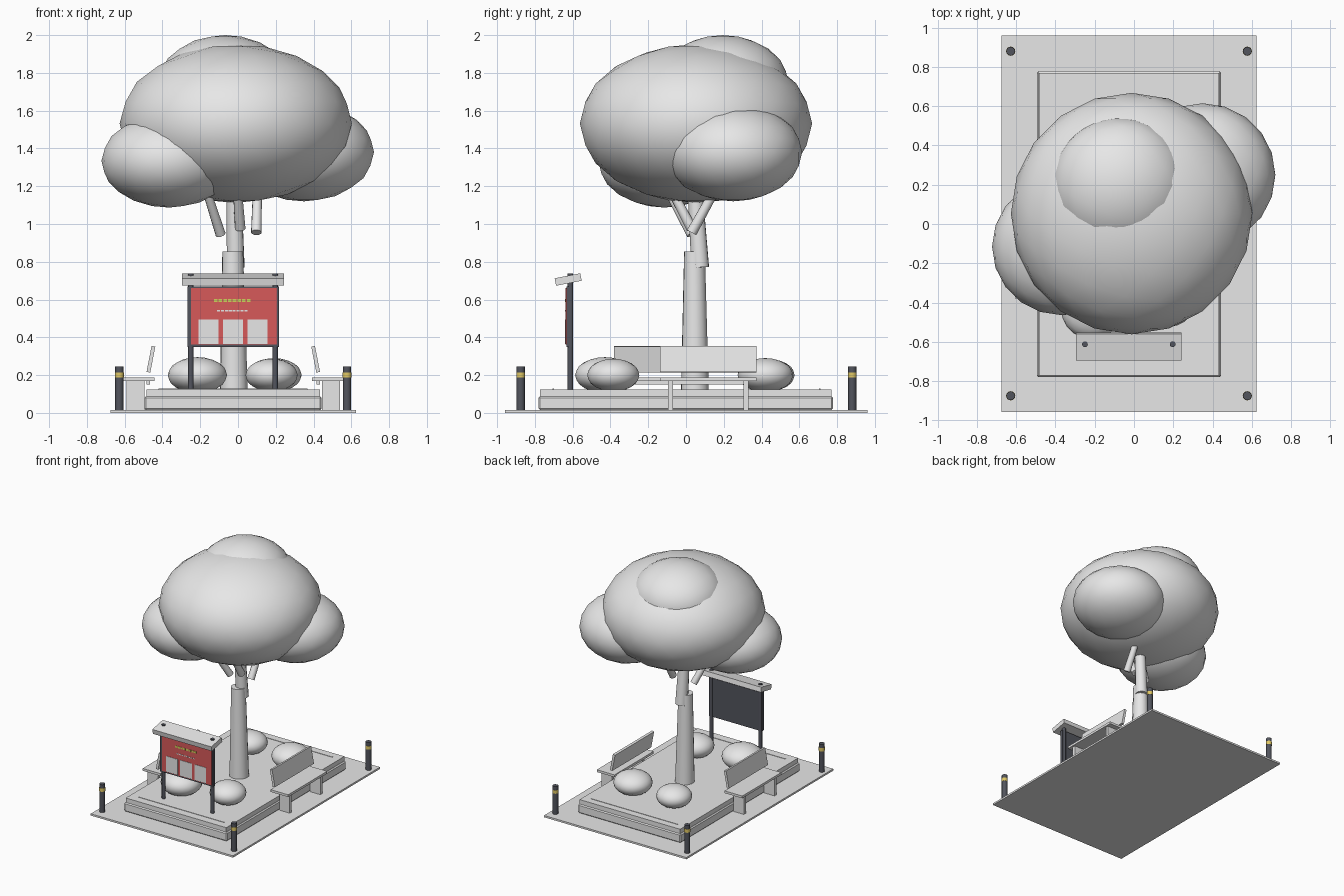
import bpy
import math
from mathutils import Vector

old = bpy.data.objects.get("Cube")
if old:
    bpy.data.objects.remove(old, do_unlink=True)


def material(name, r, g, b):
    m = bpy.data.materials.new(name)
    m.use_nodes = True
    m.diffuse_color = (r, g, b, 1)
    for node in m.node_tree.nodes:
        if node.type == 'BSDF_PRINCIPLED':
            node.inputs["Base Color"].default_value = (r, g, b, 1)
    return m


GREY = material("light_grey", 0.8, 0.8, 0.8)
DARK = material("dark_metal", 0.085, 0.09, 0.11)
RED = material("board_red", 0.68, 0.1, 0.1)
YELLOW = material("band_yellow", 0.75, 0.58, 0.13)
LIME = material("trim_lime", 0.62, 0.65, 0.1)


def finish(name, mat, smooth=False):
    ob = bpy.context.object
    ob.name = name
    ob.data.materials.append(mat)
    if smooth:
        bpy.ops.object.shade_smooth_by_angle(angle=math.radians(40))
    return ob


def box(name, x, y, z, mat, bevel=0, tilt=(0, 0, 0)):
    """Box from (low, high) ranges, rotated about its own centre."""
    ranges = (x, y, z)
    bpy.ops.mesh.primitive_cube_add(size=1, location=[(a + b) / 2 for a, b in ranges])
    ob = bpy.context.object
    ob.scale = [b - a for a, b in ranges]
    bpy.ops.object.transform_apply(location=False, rotation=False, scale=True)
    ob.rotation_euler = tilt
    if bevel:
        mod = ob.modifiers.new("Bevel", 'BEVEL')
        mod.width = bevel
        mod.segments = 1
    return finish(name, mat)


def rod(name, start, end, r1, r2, mat, sides=12):
    """Tapered round bar between two points."""
    a, b = Vector(start), Vector(end)
    bpy.ops.mesh.primitive_cone_add(vertices=sides, radius1=r1, radius2=r2,
                                    depth=(b - a).length, location=(a + b) / 2)
    bpy.context.object.rotation_euler = (b - a).to_track_quat('Z', 'Y').to_euler()
    return finish(name, mat, True)


def blob(name, centre, radii):
    bpy.ops.mesh.primitive_ico_sphere_add(subdivisions=3, radius=1, location=centre)
    bpy.context.object.scale = radii
    bpy.ops.object.transform_apply(location=False, rotation=False, scale=True)
    return finish(name, GREY, True)


CX = -0.025  # centre line of the paving

# Paving and planter
box("paving_slab", (-0.675, 0.625), (-0.958, 0.96), (0, 0.015), GREY)
box("planter_base", (-0.495, 0.443), (-0.78, 0.778), (0.015, 0.088), GREY, 0.008)
box("planter_top", (-0.485, 0.433), (-0.772, 0.77), (0.08, 0.125), GREY)
for side, y in (("front", -0.703), ("back", 0.708)):
    box(f"planter_{side}_strip", (-0.42, 0.368), (y - 0.004, y + 0.004), (0.122, 0.128), GREY)

# Corner bollards with yellow bands
for i, x in enumerate((-0.628, 0.577)):
    for j, y in enumerate((-0.875, 0.88)):
        rod(f"bollard_{i}{j}", (x, y, 0.015), (x, y, 0.245), 0.022, 0.022, DARK, 16)
        rod(f"bollard_band_{i}{j}", (x, y, 0.187), (x, y, 0.215), 0.0235, 0.0235, YELLOW, 16)

# Trunk and branches
rod("lower_trunk", (-0.022, 0.047, 0.12), (-0.028, 0.045, 0.855), 0.075, 0.056, GREY)
rod("upper_trunk", (-0.012, 0.075, 0.77), (-0.024, 0.04, 1.3), 0.048, 0.038, GREY)
rod("left_branch", (0.097, 0.03, 0.955), (0.105, 0.21, 1.28), 0.028, 0.022, GREY)
rod("right_branch", (-0.092, 0.03, 0.945), (-0.2, -0.15, 1.28), 0.027, 0.02, GREY)
rod("front_branch", (0.012, 0.03, 0.975), (-0.01, -0.13, 1.28), 0.028, 0.022, GREY)

# Crown of the tree
blob("main_crown", (-0.012, 0.053, 1.532), (0.615, 0.615, 0.42))
blob("left_crown", (0.35, 0.25, 1.38), (0.37, 0.365, 0.26))
blob("right_crown", (-0.365, -0.115, 1.335), (0.358, 0.35, 0.248))
blob("top_crown", (-0.07, 0.195, 1.74), (0.355, 0.35, 0.26))

# Shrubs
for name, x, y, r, h in (("front_right", -0.215, -0.43, 0.157, 0.095),
                         ("front_left", 0.178, -0.385, 0.138, 0.087),
                         ("back_left", 0.19, 0.42, 0.147, 0.09),
                         ("back_right", -0.2, 0.44, 0.135, 0.085)):
    blob(f"{name}_shrub", (x, y, 0.2), (r, r, h))

# Benches facing outwards on both sides
for name, s, y in (("left", 1, 0.117), ("right", -1, -0.125)):
    def span(a, b):
        return sorted((CX + s * a, CX + s * b))
    ends = (y - 0.255, y + 0.255)
    box(f"{name}_bench_seat", span(0.418, 0.58), ends, (0.168, 0.187), GREY)
    box(f"{name}_bench_back", span(0.426, 0.446), ends, (0.214, 0.354), GREY,
        tilt=(0, -s * math.radians(11), 0))
    for k in (-0.2, 0.2):
        box(f"{name}_bench_leg", span(0.47, 0.565), (y + k - 0.013, y + k + 0.013),
            (0.015, 0.17), GREY)
    box(f"{name}_bench_rail", span(0.44, 0.46), (y - 0.2, y + 0.2), (0.15, 0.168), GREY)

# Notice board: posts, panel, sloping roof
for x in (-0.25, 0.197):
    rod("board_post", (x, -0.612, 0.125), (x, -0.612, 0.737), 0.015, 0.015, DARK)
box("board_panel", (-0.268, 0.216), (-0.632, -0.606), (0.35, 0.668), DARK)
box("board_face", (-0.25, 0.206), (-0.638, -0.631), (0.362, 0.66), RED)
box("board_roof", (-0.296, 0.243), (-0.693, -0.555), (0.686, 0.726), GREY,
    tilt=(math.radians(11), 0, 0))

# Pinned sheets and trim dashes on the board
for i in range(3):
    x = -0.208 + i * 0.129
    box("board_sheet", (x, x + 0.106), (-0.641, -0.637), (0.366, 0.495), GREY)
for i in range(8):
    x = -0.128 + i * 0.025
    box("board_upper_dash", (x, x + 0.019), (-0.64, -0.637), (0.588, 0.604), LIME)
for i in range(8):
    x = -0.112 + i * 0.021
    box("board_lower_dash", (x, x + 0.016), (-0.64, -0.637), (0.536, 0.544), GREY)
